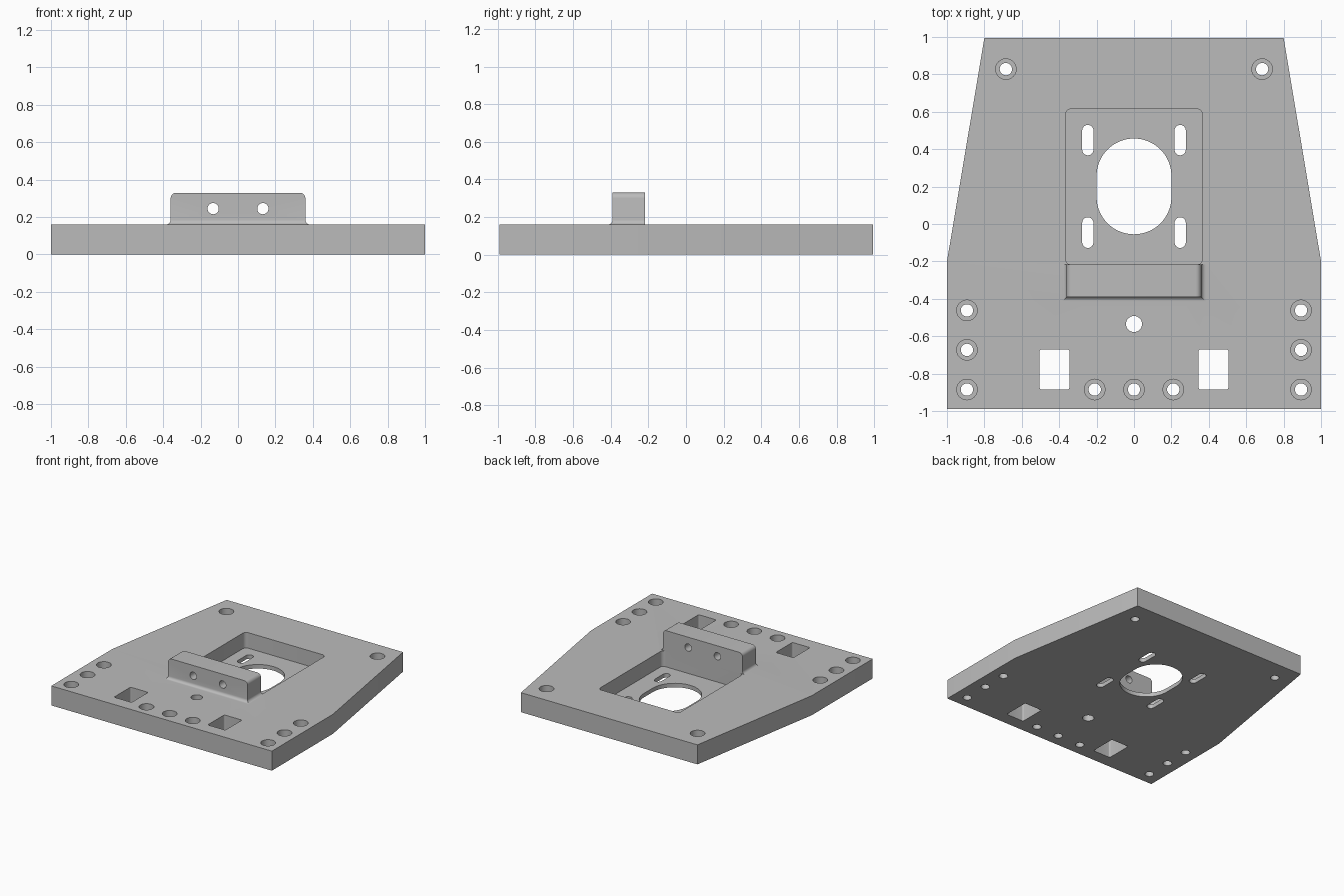
import bpy, bmesh, math
from mathutils import Vector, Matrix

if "Cube" in bpy.data.objects:
    bpy.data.objects.remove(bpy.data.objects["Cube"])

T = 0.16          # plate thickness
FLOOR = 0.033     # pocket floor height
BACK = -0.217     # shared plane of the bracket back and pocket wall

grey = bpy.data.materials.new("plain grey")
grey.diffuse_color = (0.5, 0.5, 0.5, 1)
grey.use_nodes = True
grey.node_tree.nodes["Principled BSDF"].inputs["Base Color"].default_value = grey.diffuse_color


def circle(cx, cy, r, n=32):
    return [(cx + r * math.cos(2 * math.pi * i / n),
             cy + r * math.sin(2 * math.pi * i / n)) for i in range(n)]


def rounded(x0, x1, y0, y1, r, n=6):
    """Counter-clockwise rectangle with rounded corners."""
    pts = []
    corners = [(x1 - r, y1 - r), (x0 + r, y1 - r), (x0 + r, y0 + r), (x1 - r, y0 + r)]
    for k, (cx, cy) in enumerate(corners):
        for i in range(n + 1):
            a = math.pi / 2 * (k + i / n)
            p = (cx + r * math.cos(a), cy + r * math.sin(a))
            if not pts or math.dist(p, pts[-1]) > 1e-5:
                pts.append(p)
    if math.dist(pts[0], pts[-1]) < 1e-5:
        pts.pop()
    return pts


def loft(bm, rings):
    """Skin a stack of equal-length rings and cap both ends."""
    vs = [[bm.verts.new(p) for p in ring] for ring in rings]
    n = len(vs[0])
    for a, b in zip(vs, vs[1:]):
        for i in range(n):
            j = (i + 1) % n
            bm.faces.new((a[i], a[j], b[j], b[i]))
    bm.faces.new(vs[0][::-1])
    bm.faces.new(vs[-1])


def prism(bm, pts, z0, z1, matrix=Matrix()):
    loft(bm, [[matrix @ Vector((x, y, z)) for x, y in pts] for z in (z0, z1)])


def make(name, bm):
    bmesh.ops.recalc_face_normals(bm, faces=bm.faces)
    mesh = bpy.data.meshes.new(name)
    bm.to_mesh(mesh)
    bm.free()
    mesh.materials.append(grey)
    ob = bpy.data.objects.new(name, mesh)
    bpy.context.collection.objects.link(ob)
    return ob


def combine(target, tool, operation):
    bpy.context.view_layer.objects.active = target
    mod = target.modifiers.new(operation, 'BOOLEAN')
    mod.operation = operation
    mod.solver = 'EXACT'
    mod.object = tool
    bpy.ops.object.modifier_apply(modifier=mod.name)
    bpy.data.objects.remove(tool)


# Tapered base plate
bm = bmesh.new()
prism(bm, [(-1, -0.99), (1, -0.99), (1, -0.2), (0.8, 0.995), (-0.8, 0.995), (-1, -0.2)], 0, T)
plate = make("mounting_plate", bm)

# Upright bracket: flared foot on three sides, rounded top ends
bm = bmesh.new()
profile = [(0.06, 0.385, 0.025)]            # height, half width, front flare
for i in range(7):
    a = math.pi / 2 * i / 6
    d = 0.025 * (1 - math.sin(a))
    profile.append((T + 0.025 * (1 - math.cos(a)), 0.36 + d, d))
for i in range(7):
    a = math.pi / 2 * i / 6
    profile.append((0.30 + 0.03 * math.sin(a), 0.33 + 0.03 * math.cos(a), 0))
loft(bm, [[(-w, -0.39 - d, z), (w, -0.39 - d, z), (w, BACK, z), (-w, BACK, z)]
          for z, w, d in profile])
combine(plate, make("bracket", bm), 'UNION')

# Pocket, counterbores and bracket cross holes
bores = [(0, -0.885)]
for s in (-1, 1):
    bores += [(s * x, y) for x, y in
              [(0.685, 0.828), (0.893, -0.462), (0.893, -0.673), (0.893, -0.885), (0.21, -0.885)]]
bm = bmesh.new()
prism(bm, rounded(-0.366, 0.366, BACK, 0.615, 0.03), FLOOR, T + 0.02)
for x, y in bores:
    prism(bm, circle(x, y, 0.055), 0.06, T + 0.02)
for s in (-1, 1):
    prism(bm, circle(s * 0.133, 0.245, 0.03), 0.1, 0.5, Matrix.Rotation(math.pi / 2, 4, 'X'))
combine(plate, make("recess_cutter", bm), 'DIFFERENCE')

# Openings right through the plate
bm = bmesh.new()
through = [circle(x, y, 0.033) for x, y in bores]
through.append(circle(0, -0.535, 0.043))
through.append(rounded(-0.2, 0.2, -0.055, 0.457, 0.2, 16))
for s in (-1, 1):
    x = s * 0.247
    through.append(rounded(x - 0.03, x + 0.03, 0.367, 0.53, 0.03))
    through.append(rounded(x - 0.03, x + 0.03, -0.128, 0.036, 0.03))
    x = s * 0.425
    through.append(rounded(x - 0.08, x + 0.08, -0.885, -0.67, 0.012))
for pts in through:
    prism(bm, pts, -0.05, T + 0.05)
combine(plate, make("through_cutter", bm), 'DIFFERENCE')

# Smooth the curved walls, keep machined edges crisp
plate.select_set(True)
bpy.context.view_layer.objects.active = plate
bpy.ops.object.shade_smooth_by_angle(angle=math.radians(30))
